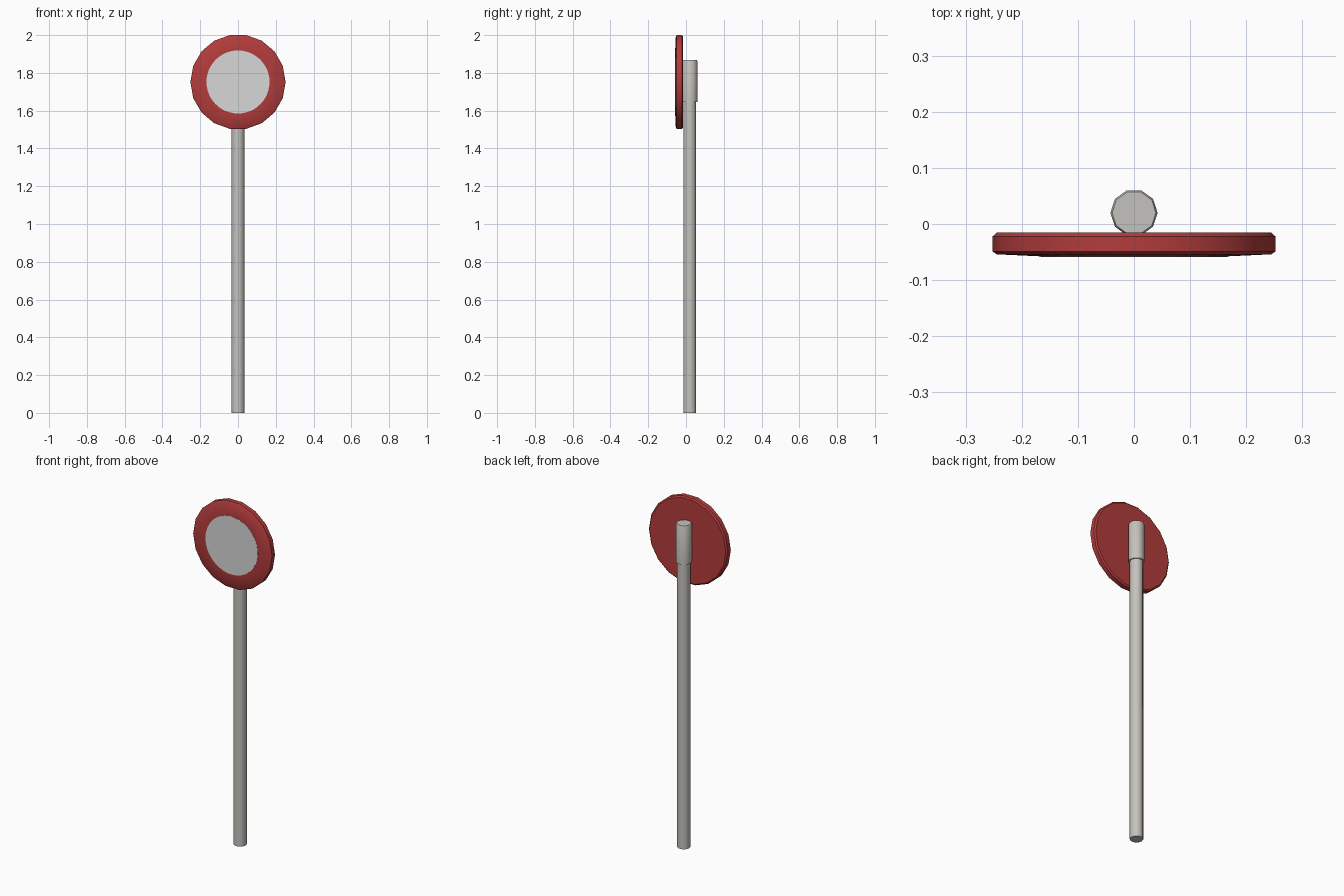
import bpy, bmesh, math
from mathutils import Matrix

if "Cube" in bpy.data.objects:
    bpy.data.objects.remove(bpy.data.objects["Cube"])


def material(name, rgb):
    m = bpy.data.materials.new(name)
    m.diffuse_color = (*rgb, 1)
    m.use_nodes = True
    m.node_tree.nodes["Principled BSDF"].inputs["Base Color"].default_value = m.diffuse_color
    return m


red = material("sign red", (0.45, 0.045, 0.045))
white = material("sign white", (0.68, 0.68, 0.68))
grey = material("post grey", (0.56, 0.54, 0.51))


def lathe(name, profile, sides, matrix, mat, angle=40):
    """Capped solid turned around local z from (radius, height) points."""
    bm = bmesh.new()
    rings = []
    for r, h in profile:
        rings.append([bm.verts.new((r * math.cos(2 * math.pi * i / sides),
                                    r * math.sin(2 * math.pi * i / sides), h))
                      for i in range(sides)])
    for a, b in zip(rings, rings[1:]):
        for i in range(sides):
            j = (i + 1) % sides
            bm.faces.new((a[i], a[j], b[j], b[i]))
    bm.faces.new(rings[0][::-1])
    bm.faces.new(rings[-1])
    bm.transform(matrix)
    bmesh.ops.recalc_face_normals(bm, faces=bm.faces)
    me = bpy.data.meshes.new(name)
    bm.to_mesh(me)
    bm.free()
    me.materials.append(mat)
    ob = bpy.data.objects.new(name, me)
    bpy.context.collection.objects.link(ob)
    bpy.context.view_layer.objects.active = ob
    ob.select_set(True)
    bpy.ops.object.shade_smooth_by_angle(angle=math.radians(angle))
    ob.select_set(False)
    return ob


# Post and the wider clamp sleeve behind the sign
upright = Matrix.Translation((0, 0.02, 0))
lathe("post", [(0.035, 0), (0.035, 1.70)], 10, upright, grey)
lathe("clamp_sleeve", [(0.042, 1.645), (0.042, 1.863), (0.039, 1.869)],
      10, upright, grey)

# Round sign with softened rim; local z points to the front (-y)
facing = Matrix.Translation((0, 0, 1.752)) @ Matrix.Rotation(math.pi / 2, 4, 'X')
lathe("sign_disc", [(0.244, 0.015), (0.252, 0.022), (0.252, 0.049),
                    (0.245, 0.054), (0.17, 0.0575)], 18, facing, red)
lathe("sign_centre", [(0.167, 0.057), (0.167, 0.0585)], 48, facing, white)
